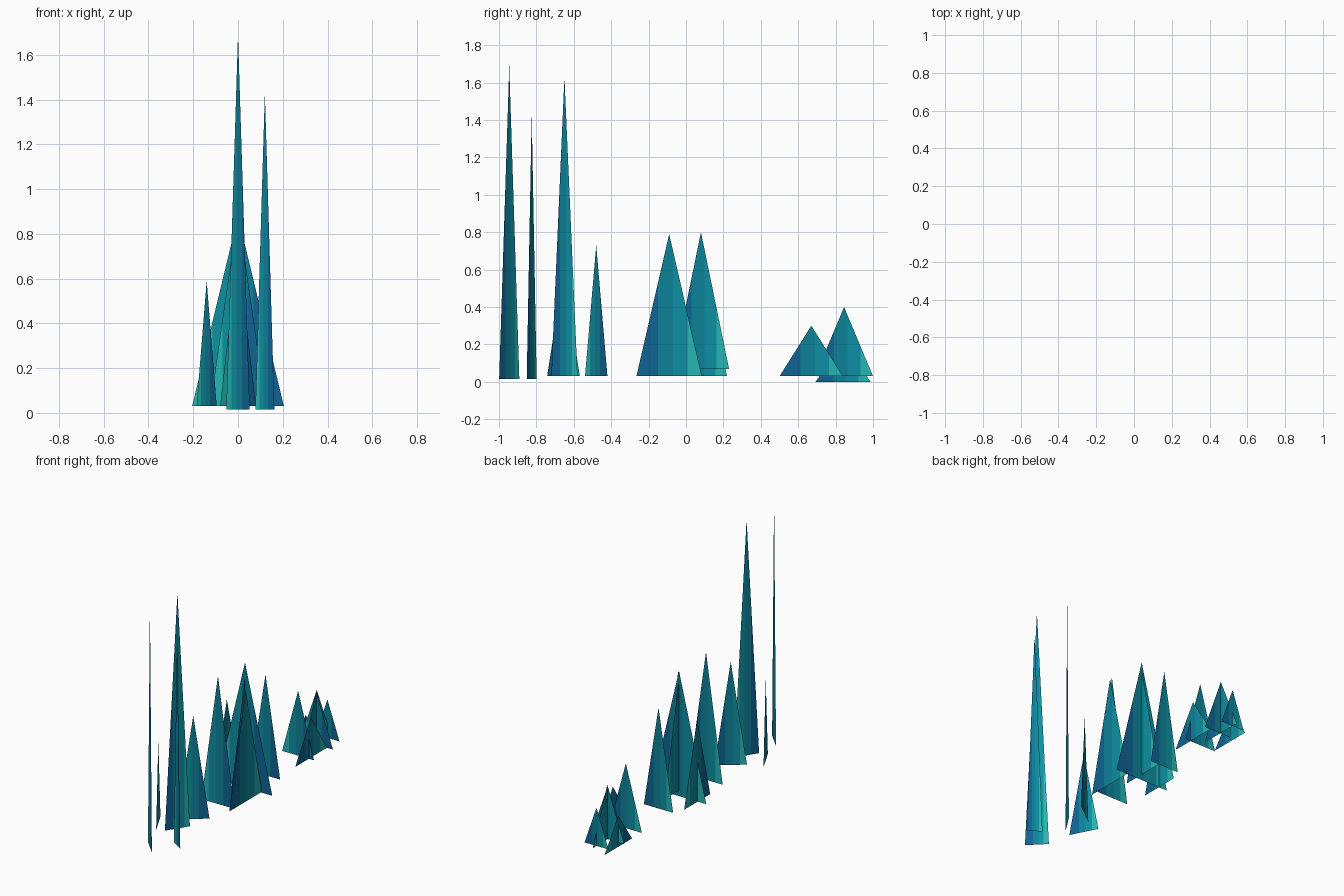
import bpy

if "Cube" in bpy.data.objects:
    bpy.data.objects.remove(bpy.data.objects["Cube"])

# Flat colours, from the blue edge of a blade to its green edge
def srgb(r, g, b):
    return tuple((c / 255 / 12.92) if c < 11 else ((c / 255 + 0.055) / 1.055) ** 2.4
                 for c in (r, g, b)) + (1.0,)

MATS = []
for name, rgb in (("deep blue", (14, 100, 147)), ("blue teal", (13, 129, 153)),
                  ("mid teal", (14, 144, 163)), ("sea green", (38, 183, 179))):
    m = bpy.data.materials.new(name)
    m.diffuse_color = srgb(*rgb)
    m.use_nodes = True
    m.node_tree.nodes["Principled BSDF"].inputs["Base Color"].default_value = m.diffuse_color
    MATS.append(m)

# Stripe borders across the blade width (0.5 is the apex) and their colours
CUTS = (0.0, 0.33, 0.5, 0.56, 0.78, 1.0)
STRIPES = (0, 1, 1, 2, 3)


def blade(name, x, y, tip, dx, dy, base=0.03):
    """Upright flat triangle; (dx, dy) runs from the blue end to the green end."""
    verts, faces = [], []
    for t in CUTS:
        px, py = x + (t - 0.5) * dx, y + (t - 0.5) * dy
        top = base + (tip - base) * (1 - abs(2 * t - 1))
        verts += [(px, py, base), (px, py, top)]
    for i in range(len(CUTS) - 1):
        a, b, c, d = 2 * i, 2 * i + 2, 2 * i + 3, 2 * i + 1
        if i == 0:
            faces.append((a, b, c))
        elif i == len(CUTS) - 2:
            faces.append((a, b, d))
        else:
            faces.append((a, b, c, d))
    me = bpy.data.meshes.new(name)
    me.from_pydata(verts, [], faces)
    for m in MATS:
        me.materials.append(m)
    for p, s in zip(me.polygons, STRIPES):
        p.material_index = s
    # drop the unused corner points at both ends
    ob = bpy.data.objects.new(name, me)
    bpy.context.collection.objects.link(ob)
    return ob


# Tall front tuft: diagonal blades
blade("tall_blade_front", 0, -0.945, 1.69, -0.105, 0.108, 0.015)
blade("tall_blade_side", 0.12, -0.825, 1.43, -0.085, 0.053, 0.015)
blade("tall_blade_rear", 0, -0.65, 1.63, 0.09, 0.14)
blade("short_blade_left", -0.14, -0.655, 0.59, -0.09, 0.175)
blade("short_blade_rear", 0, -0.48, 0.73, -0.16, -0.12)

# Middle tuft: blades across, then blades along the row
for i, (y, tip, w) in enumerate(((-0.215, 0.90, 0.25), (0.075, 0.88, 0.41), (0.295, 0.715, 0.22))):
    blade(f"middle_cross_blade_{i + 1}", 0, y, tip, -w, 0)
blade("middle_long_blade_right", 0.12, -0.09, 0.79, 0, 0.35)
blade("middle_long_blade_centre", 0, 0.08, 0.80, 0, 0.30, 0.07)
blade("middle_long_blade_left", -0.14, 0.08, 0.59, 0, 0.28)

# Low rear tuft: same arrangement, smaller
for i, (y, tip, w) in enumerate(((0.645, 0.47, 0.24), (0.84, 0.39, 0.25), (0.96, 0.29, 0.18))):
    blade(f"rear_cross_blade_{i + 1}", 0, y, tip, -w, 0)
blade("rear_long_blade_right", 0.08, 0.67, 0.30, 0, 0.34)
blade("rear_long_blade_centre", 0, 0.845, 0.40, 0, 0.31)
blade("rear_long_blade_left", -0.08, 0.84, 0.21, 0, 0.295, 0.0)
